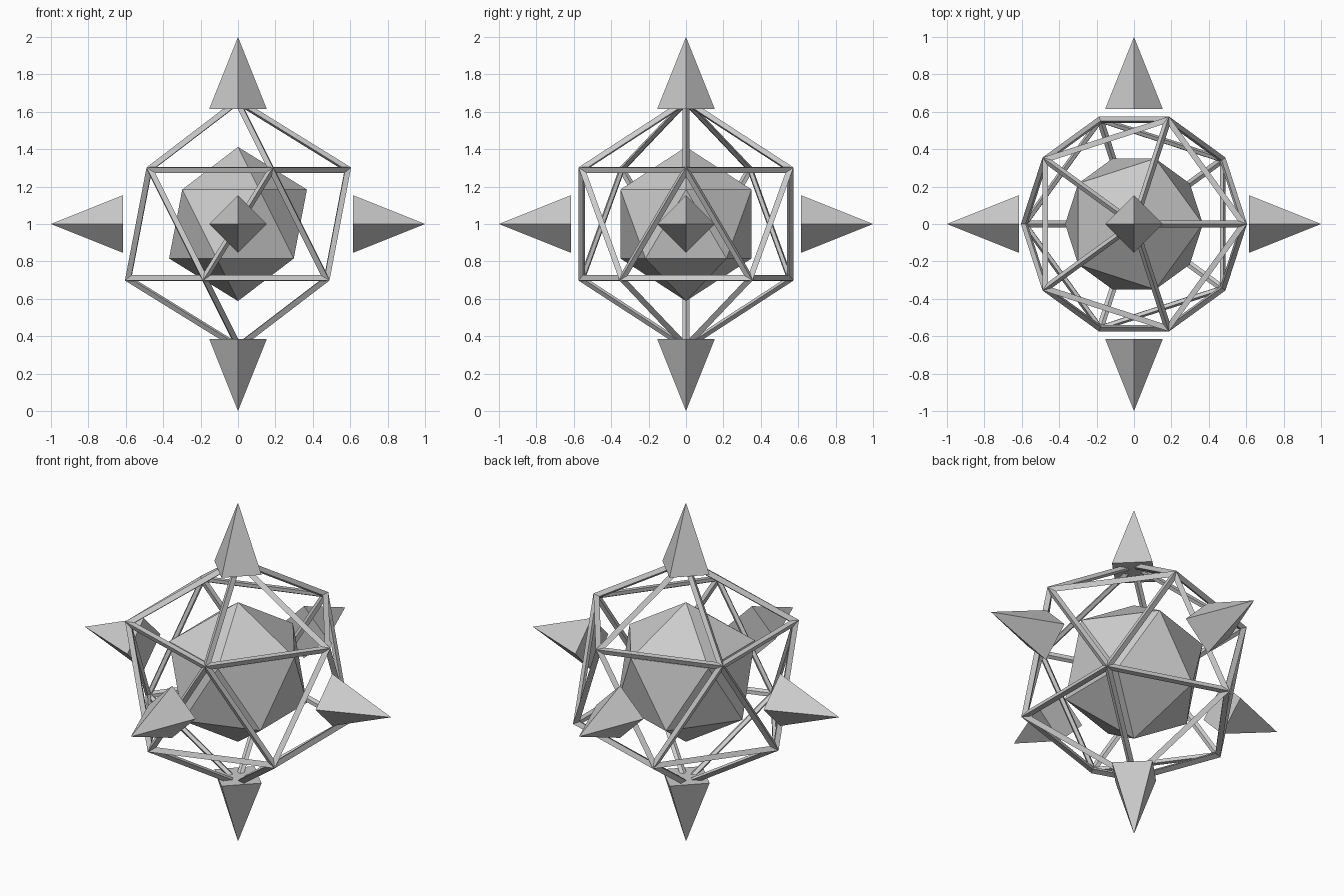
import bpy
from math import pi

if "Cube" in bpy.data.objects:
    bpy.data.objects.remove(bpy.data.objects["Cube"])

CENTRE_Z = 1.0

# Solid inner core
bpy.ops.mesh.primitive_ico_sphere_add(subdivisions=1, radius=0.412, location=(0, 0, CENTRE_Z))
bpy.context.object.name = "inner_core"

# Open outer cage
bpy.ops.mesh.primitive_ico_sphere_add(subdivisions=1, radius=0.656, location=(0, 0, CENTRE_Z))
cage = bpy.context.object
cage.name = "outer_cage"
wire = cage.modifiers.new("struts", 'WIREFRAME')
wire.thickness = 0.04
wire.offset = 0
wire.use_even_offset = True
wire.use_replace = True

# Six four-sided spikes, pointing outwards along each axis
SPIKE_DEPTH = 0.385
SPIKE_OFFSET = 1 - SPIKE_DEPTH / 2
spikes = {
    "top": ((0, 0, 1), (0, 0, 0)),
    "bottom": ((0, 0, -1), (pi, 0, 0)),
    "right": ((1, 0, 0), (0, pi / 2, 0)),
    "left": ((-1, 0, 0), (0, -pi / 2, 0)),
    "back": ((0, 1, 0), (-pi / 2, 0, 0)),
    "front": ((0, -1, 0), (pi / 2, 0, 0)),
}
for side, (d, rot) in spikes.items():
    bpy.ops.mesh.primitive_cone_add(
        vertices=4, radius1=0.154, radius2=0, depth=SPIKE_DEPTH, rotation=rot,
        location=(d[0] * SPIKE_OFFSET, d[1] * SPIKE_OFFSET, CENTRE_Z + d[2] * SPIKE_OFFSET))
    bpy.context.object.name = side + "_spike"
